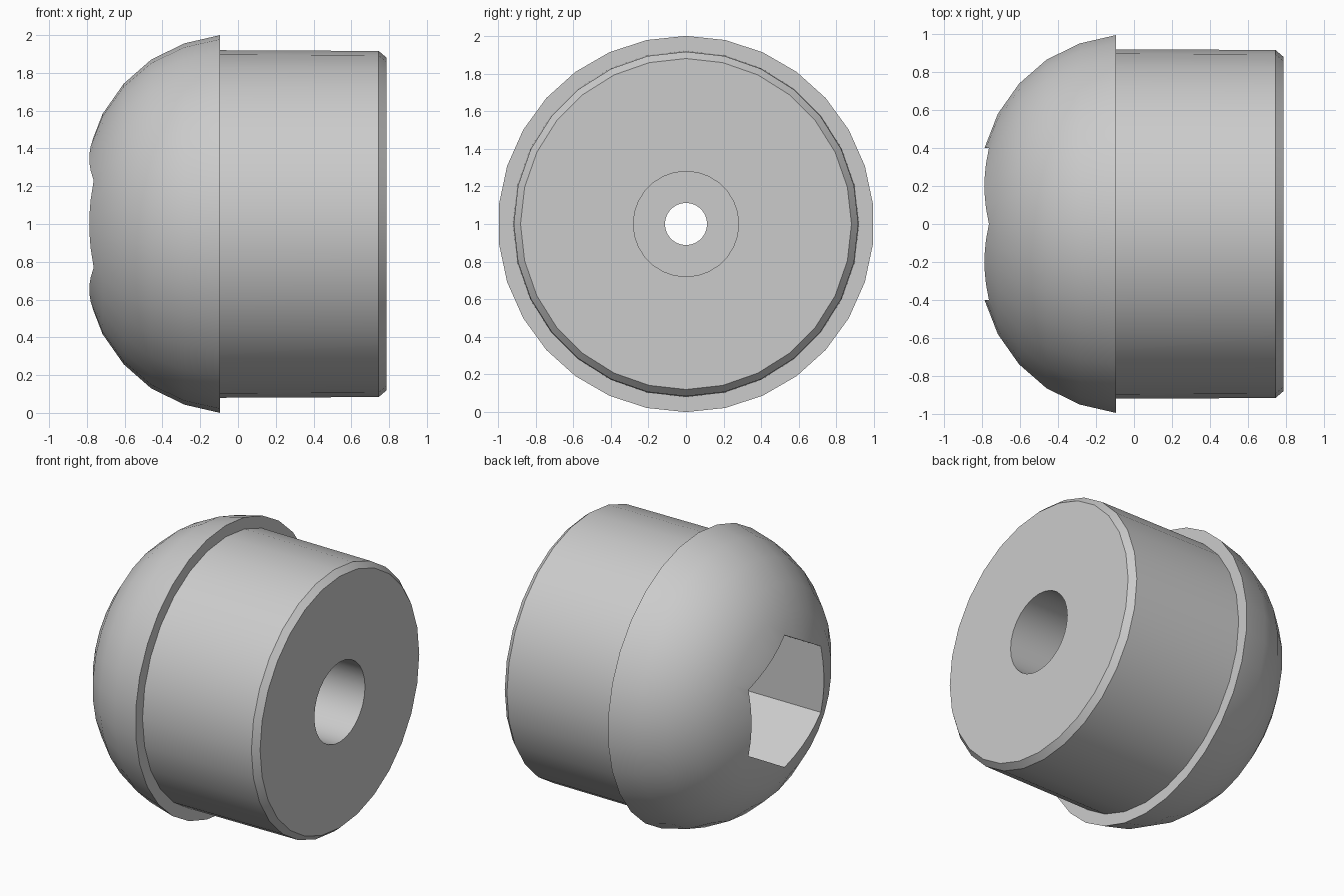
import bpy
import bmesh
from math import sin, cos, pi, radians

cube = bpy.data.objects.get("Cube")
if cube:
    bpy.data.objects.remove(cube, do_unlink=True)

grey = bpy.data.materials.new("plain grey")
grey.use_nodes = True
colour = (0.6, 0.6, 0.6, 1)
grey.diffuse_color = colour
grey.node_tree.nodes["Principled BSDF"].inputs["Base Color"].default_value = colour


def lathe(name, profile, sides):
    """Closed solid around the x axis; profile holds (x, radius) pairs."""
    bm = bmesh.new()
    rings = []
    for x, r in profile:
        rings.append([bm.verts.new((x, r * sin(2 * pi * i / sides),
                                    1 + r * cos(2 * pi * i / sides)))
                      for i in range(sides)])
    for a, b in zip(rings, rings[1:]):
        for i in range(sides):
            j = (i + 1) % sides
            bm.faces.new((a[i], a[j], b[j], b[i]))
    bm.faces.new(rings[0])
    bm.faces.new(rings[-1])
    bmesh.ops.recalc_face_normals(bm, faces=bm.faces)
    mesh = bpy.data.meshes.new(name)
    bm.to_mesh(mesh)
    bm.free()
    mesh.materials.append(grey)
    obj = bpy.data.objects.new(name, mesh)
    bpy.context.collection.objects.link(obj)
    return obj


def combine(target, tool, operation):
    tool.hide_render = True
    mod = target.modifiers.new(tool.name, "BOOLEAN")
    mod.operation = operation
    mod.solver = "EXACT"
    mod.object = tool
    bpy.context.view_layer.objects.active = target
    bpy.ops.object.modifier_apply(modifier=mod.name)
    bpy.data.objects.remove(tool, do_unlink=True)


# Domed head with a flat back rim
plug = lathe("domed_plug", [(-0.095, 1), (-0.285, 0.956), (-0.46, 0.87),
                            (-0.605, 0.743), (-0.717, 0.583),
                            (-0.788, 0.40), (-0.81, 0.2)], 30)

# Cylindrical shank with a chamfered end
shank = lathe("shank", [(-0.3, 0.921), (0.745, 0.916), (0.787, 0.88)], 28)
combine(plug, shank, "UNION")

# Hexagonal socket, round counterbore and the narrow hole joining them
combine(plug, lathe("hex_socket", [(-1, 0.462), (-0.1, 0.462)], 6), "DIFFERENCE")
combine(plug, lathe("counterbore", [(0.2, 0.28), (1, 0.28)], 28), "DIFFERENCE")
combine(plug, lathe("through_hole", [(-0.4, 0.112), (0.5, 0.112)], 28), "DIFFERENCE")

bpy.ops.object.select_all(action="DESELECT")
plug.select_set(True)
bpy.context.view_layer.objects.active = plug
bpy.ops.object.shade_smooth_by_angle(angle=radians(30))
